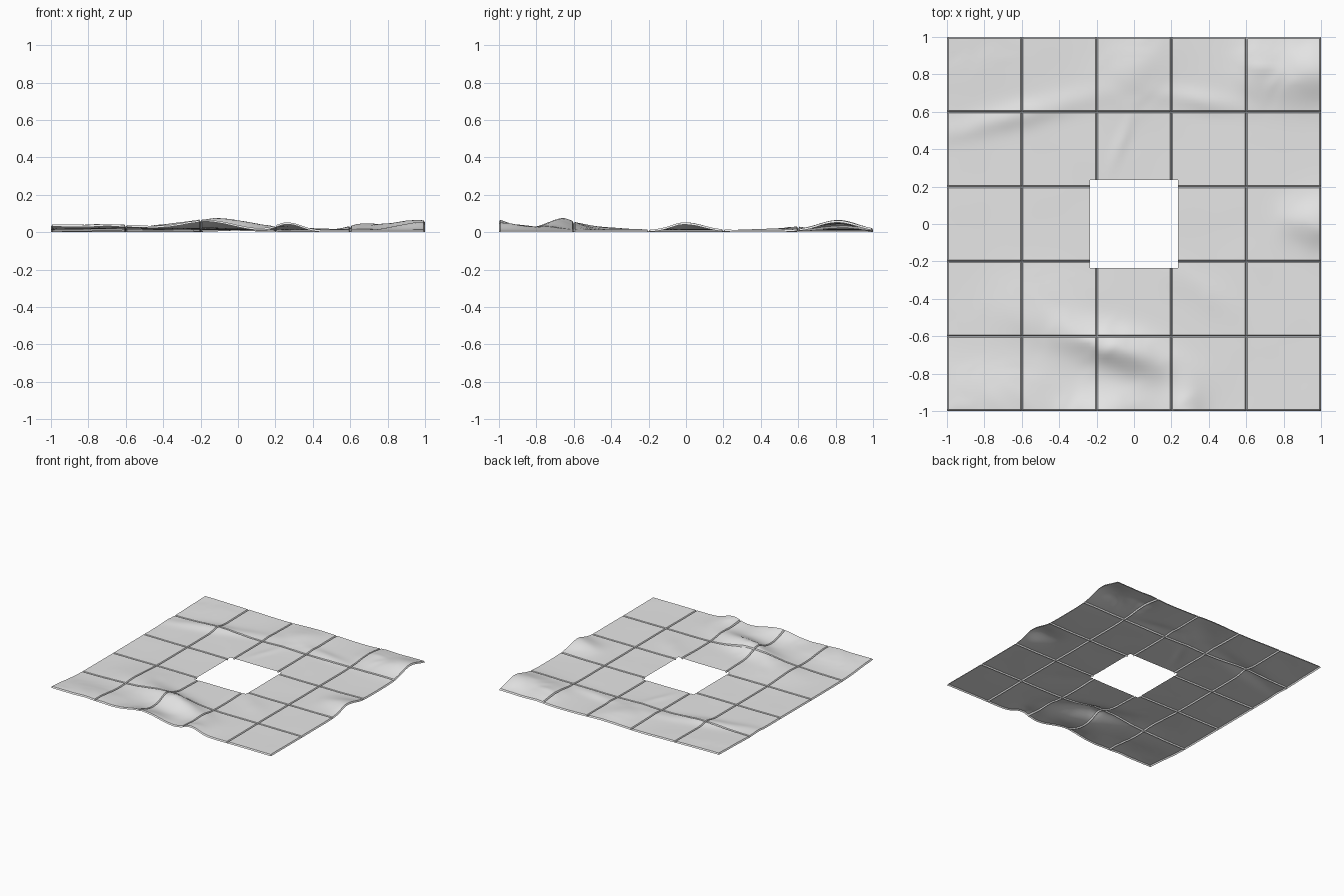
import bpy, bmesh, math
from mathutils import Vector, noise

if "Cube" in bpy.data.objects:
    bpy.data.objects.remove(bpy.data.objects["Cube"])

HOLE = 0.234          # half width of the square opening
BASE = 0.013          # height of the level ground
GROOVE, DEPTH = 0.007, 0.011
SEAMS = [-1, -0.6, -0.2, 0.2, 0.6, 1]

# Hills: x, y, long radius, short radius, height, turn in degrees
HILLS = [
    (-1.0, -1.0, .35, .22, .026, 0),
    (-.58, -1.0, .28, .25, .022, 0),
    (-.16, -1.02, .19, .12, .052, 0),
    (.27, -1.0, .10, .16, .040, 0),
    (-.12, -.66, .30, .10, .056, -18),
    (-.50, -.48, .30, .18, .014, 0),
    (.95, .80, .22, .15, .050, 0),
    (.66, .84, .10, .16, .026, 0),
    (1.0, .0, .13, .12, .040, 0),
    (.85, .03, .10, .09, .010, 60),
    (.02, .82, .22, .16, .020, 70),
    (-.62, .58, .40, .06, .016, 14),
    (-1.0, 1.0, .45, .30, .012, 0),
    (.35, .66, .20, .05, .012, -10),
    (-.06, .46, .14, .03, .007, 70),
    (.35, -.35, .22, .08, .006, -35),
]


def ground(x, y):
    """Height of the rolling ground, with creases where it is hilly."""
    h = 0.0
    for cx, cy, a, b, top, turn in HILLS:
        t = math.radians(turn)
        u = (x - cx) * math.cos(t) + (y - cy) * math.sin(t)
        v = (y - cy) * math.cos(t) - (x - cx) * math.sin(t)
        h += top * math.exp(-((u / a) ** 2 + (v / b) ** 2))
    n = noise.noise(Vector((x * 4.5, y * 4.5, 1.7)))
    fold = abs(noise.noise(Vector((x * 7 + n, y * 7 - n, 5.2))))
    rough = min(h / 0.05, 1.0)
    return BASE + h + rough * (0.010 * n + 0.012 * (0.25 - fold)) + 0.0015 * n


def seam_dip(x, y):
    """Narrow V groove along every tile border."""
    d = min(min(abs(x - s), abs(y - s)) for s in SEAMS)
    return DEPTH * max(0.0, 1 - d / GROOVE)


# Grid lines: regular steps plus groove lips and the opening's border
lines = {round(-1 + i * 0.02, 4) for i in range(101)}
for s in SEAMS:
    lines |= {round(s + k * GROOVE, 4) for k in (-1, 0, 1)}
lines |= {-HOLE, HOLE}
lines = sorted(v for v in lines if -1 <= v <= 1)

# Tiled ground sheet
bm = bmesh.new()
grid = [[bm.verts.new((x, y, ground(x, y) - seam_dip(x, y))) for x in lines] for y in lines]
for j in range(len(lines) - 1):
    for i in range(len(lines) - 1):
        mx = (lines[i] + lines[i + 1]) / 2
        my = (lines[j] + lines[j + 1]) / 2
        if abs(mx) < HOLE and abs(my) < HOLE:
            continue
        bm.faces.new((grid[j][i], grid[j][i + 1], grid[j + 1][i + 1], grid[j + 1][i]))
bmesh.ops.delete(bm, geom=[v for v in bm.verts if not v.link_faces], context='VERTS')

# Stand the sheet on z = 0
low = min(v.co.z for v in bm.verts)
bmesh.ops.translate(bm, verts=bm.verts[:], vec=(0, 0, -low))

mesh = bpy.data.meshes.new("tiled_ground")
bm.to_mesh(mesh)
bm.free()
sheet = bpy.data.objects.new("tiled_ground", mesh)
bpy.context.collection.objects.link(sheet)

stone = bpy.data.materials.new("light_grey")
stone.diffuse_color = (0.8, 0.8, 0.8, 1)
stone.use_nodes = True
stone.node_tree.nodes["Principled BSDF"].inputs["Base Color"].default_value = stone.diffuse_color
mesh.materials.append(stone)

bpy.context.view_layer.objects.active = sheet
sheet.select_set(True)
bpy.ops.object.shade_smooth_by_angle(angle=math.radians(35))
